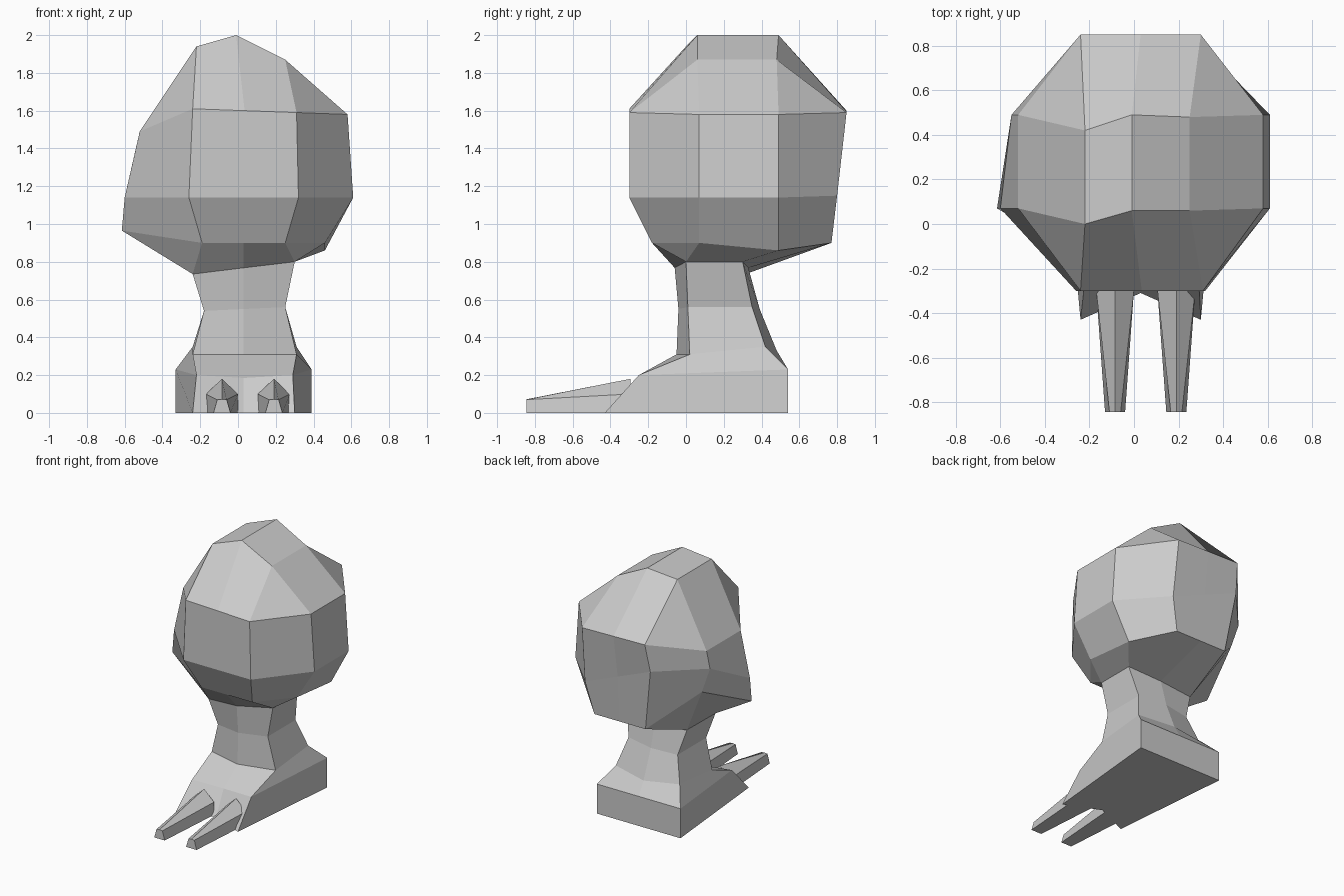
import bpy, bmesh

if "Cube" in bpy.data.objects:
    bpy.data.objects.remove(bpy.data.objects["Cube"])


def finish(name, bm):
    bmesh.ops.remove_doubles(bm, verts=bm.verts, dist=0.0005)
    bmesh.ops.triangulate(bm, faces=[f for f in bm.faces if len(f.verts) > 4])
    bmesh.ops.recalc_face_normals(bm, faces=bm.faces)
    me = bpy.data.meshes.new(name)
    bm.to_mesh(me)
    bm.free()
    ob = bpy.data.objects.new(name, me)
    bpy.context.collection.objects.link(ob)
    return ob


def loft(name, rings, caps):
    """Skin equal-length rings; repeated points in a ring make triangles."""
    bm = bmesh.new()
    vs = []
    for ring in rings:
        seen = {}
        vs.append([seen.setdefault(tuple(p), None) or seen.update({tuple(p): bm.verts.new(p)})
                   or seen[tuple(p)] for p in ring])
    n = len(rings[0])

    def face(pts):
        pts = list(dict.fromkeys(pts))
        if len(pts) > 2:
            bm.faces.new(pts)

    for a, b in zip(vs, vs[1:]):
        for i in range(n):
            j = (i + 1) % n
            face([a[i], a[j], b[j], b[i]])
    h = n // 2
    for c in caps:
        face(vs[c][:h + 1])
        face(vs[c][h:] + vs[c][:1])
    return finish(name, bm)


def from_hex(r):
    return [r[i] for i in (0, 1, 1, 2, 2, 3, 4, 4, 5, 5)]


def from_oct(r):
    mid = lambda a, b: tuple((p + q) / 2 for p, q in zip(a, b))
    return [mid(r[7], r[0])] + r[:4] + [mid(r[3], r[4])] + r[4:]


# six-sided rings: front mid, front right, back right, back mid, back left, front left
crown = [(-.01, .06, 2), (.25, .06, 1.87), (.25, .48, 1.87),
         (-.01, .49, 2), (-.22, .42, 1.94), (-.22, 0, 1.94)]
neck_top = [(.03, -.06, .768), (.30, 0, .80), (.30, .30, .80),
            (.03, .33, .768), (-.24, .33, .74), (-.24, -.02, .735)]
waist = [(.03, -.04, .55), (.25, .01, .56), (.25, .35, .56),
         (.03, .39, .55), (-.18, .36, .54), (-.18, .01, .54)]
ankle = [(.03, -.05, .31), (.31, .02, .31), (.31, .42, .35),
         (.03, .48, .33), (-.24, .42, .35), (-.24, .02, .31)]
foot_top = [(.03, -.22, .185), (.29, -.25, .20), (.39, .54, .23),
            (.03, .54, .23), (-.33, .54, .23), (-.22, -.25, .20)]
foot_base = [(.03, -.31, 0), (.30, -.43, 0), (.39, .54, 0),
             (.03, .54, 0), (-.33, .54, 0), (-.24, -.43, 0)]

# eight-sided head rings, starting at the front right corner, counter-clockwise
upper = [(.31, -.30, 1.59), (.58, .07, 1.58), (.58, .49, 1.58), (.30, .85, 1.59),
         (-.24, .85, 1.60), (-.52, .49, 1.49), (-.52, .07, 1.49), (-.24, -.30, 1.61)]
middle = [(.32, -.30, 1.14), (.61, .07, 1.14), (.61, .49, 1.14), (.31, .80, 1.15),
          (-.26, .81, 1.38), (-.55, .49, 1.36), (-.60, .07, 1.14), (-.26, -.30, 1.14)]
lower = [(.25, -.18, .90), (.46, .07, .90), (.46, .49, .86), (.25, .77, .90),
         (-.19, .77, .90), (-.48, .49, 1.16), (-.615, .07, .965), (-.19, -.18, .90)]

# head, open where it meets the neck
loft("head", [from_hex(crown), from_oct(upper), from_oct(middle),
              from_oct(lower), from_hex(neck_top)], [0])

# neck flaring into the foot
loft("neck_and_foot", [neck_top, waist, ankle, foot_top, foot_base], [4])

# two tapering claws
for side, cx in (("left", -.085), ("right", .19)):
    tip = [(-.045, 0), (.045, 0), (.025, .07), (0, .072), (-.025, .07)]
    root = [(-.085, 0), (.085, 0), (.085, .10), (0, .18), (-.085, .10)]
    bm = bmesh.new()
    a, b = [[bm.verts.new((cx + x, y, z)) for x, z in prof]
            for prof, y in ((tip, -.845), (root, -.295))]
    for i in range(5):
        j = (i + 1) % 5
        bm.faces.new((a[i], a[j], b[j], b[i]))
    bm.faces.new(a)
    bm.faces.new(b)
    finish(side + "_claw", bm)
